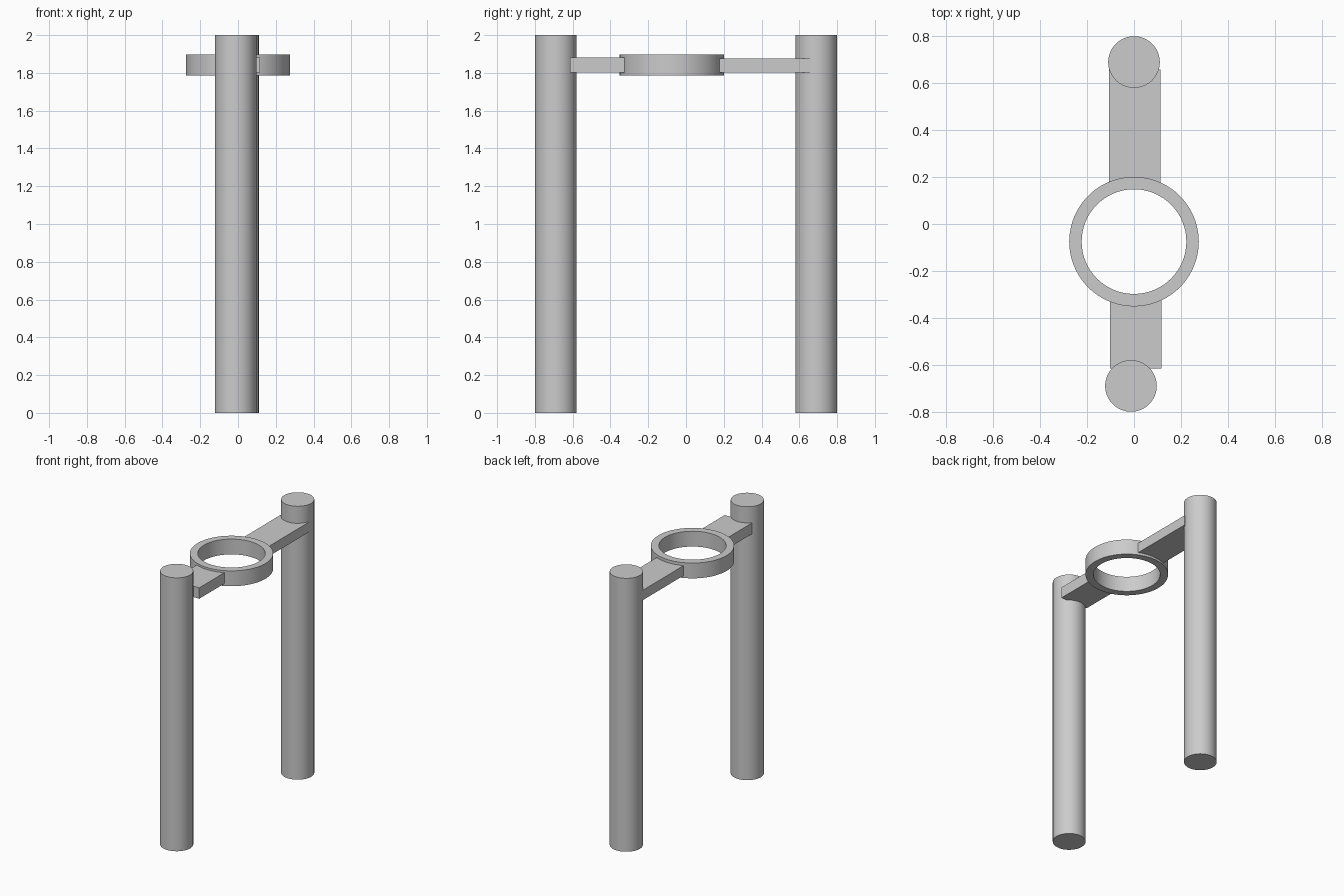
import bpy
import bmesh
from math import radians

cube = bpy.data.objects.get("Cube")
if cube:
    bpy.data.objects.remove(cube, do_unlink=True)

grey = bpy.data.materials.new("plain grey")
grey.use_nodes = True
colour = (0.6, 0.6, 0.6, 1)
grey.diffuse_color = colour
grey.node_tree.nodes["Principled BSDF"].inputs["Base Color"].default_value = colour


def finish(obj, name, smooth=False):
    obj.name = obj.data.name = name
    obj.data.materials.append(grey)
    if smooth:
        bpy.ops.object.shade_smooth_by_angle(angle=radians(30))
    return obj


def post(name, x, y):
    bpy.ops.mesh.primitive_cylinder_add(vertices=64, radius=0.11, depth=2, location=(x, y, 1))
    return finish(bpy.context.object, name, True)


def bar(name, low, high):
    centre = [(a + b) / 2 for a, b in zip(low, high)]
    bpy.ops.mesh.primitive_cube_add(size=1, location=centre)
    obj = bpy.context.object
    obj.scale = [b - a for a, b in zip(low, high)]
    bpy.ops.object.transform_apply(location=False, rotation=False, scale=True)
    return finish(obj, name)


def ring(name, y, outer, inner, bottom, top):
    # Spin a rectangular wall section around the ring's axis
    bm = bmesh.new()
    section = [(inner, bottom), (outer, bottom), (outer, top), (inner, top)]
    verts = [bm.verts.new((r, 0, z)) for r, z in section]
    edges = [bm.edges.new((verts[i], verts[i - 1])) for i in range(4)]
    bmesh.ops.spin(bm, geom=verts + edges, cent=(0, 0, 0), axis=(0, 0, 1),
                   angle=radians(360), steps=96)
    bmesh.ops.remove_doubles(bm, verts=bm.verts, dist=0.0001)
    bmesh.ops.recalc_face_normals(bm, faces=bm.faces)
    mesh = bpy.data.meshes.new(name)
    bm.to_mesh(mesh)
    bm.free()
    obj = bpy.data.objects.new(name, mesh)
    bpy.context.collection.objects.link(obj)
    obj.location.y = y
    bpy.ops.object.select_all(action="DESELECT")
    obj.select_set(True)
    bpy.context.view_layer.objects.active = obj
    return finish(obj, name, True)


# Upright posts
post("front_post", -0.013, -0.69)
post("back_post", 0, 0.69)

# Holding ring
ring("holder_ring", -0.075, 0.276, 0.223, 1.785, 1.897)

# Flat bars joining the ring to the posts
bar("front_bar", (-0.102, -0.615, 1.802), (0.117, -0.315, 1.882))
bar("back_bar", (-0.106, 0.165, 1.802), (0.113, 0.658, 1.875))
